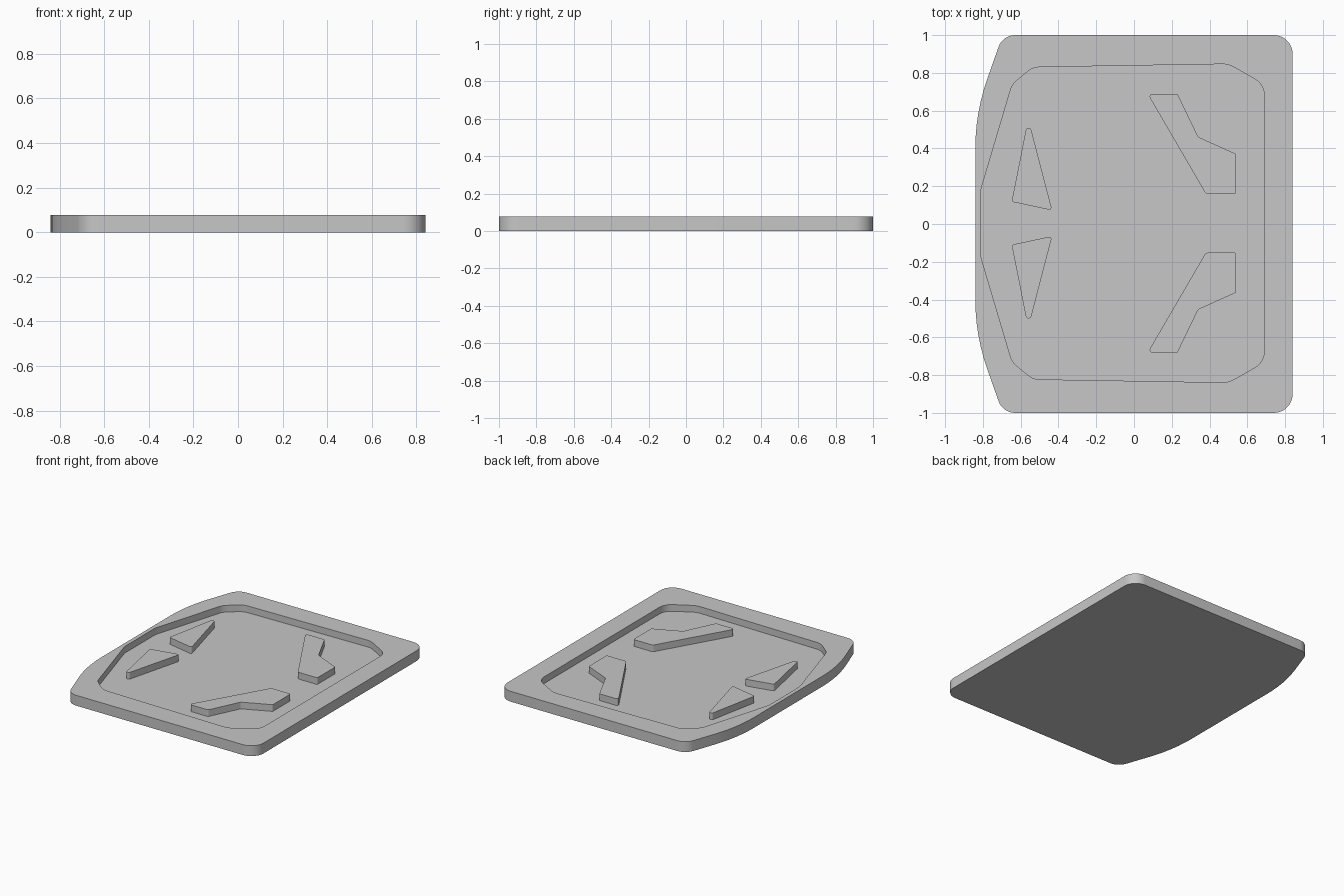
import bpy
import bmesh
import math
from mathutils import Vector

if "Cube" in bpy.data.objects:
    bpy.data.objects.remove(bpy.data.objects["Cube"], do_unlink=True)

THICK = 0.077
FLOOR = 0.027
AXIS = 0.004   # mirror line of the pocket and the raised pads

grey = bpy.data.materials.new("plain_grey")
grey.use_nodes = True
colour = (0.57, 0.57, 0.57, 1)
grey.diffuse_color = colour
grey.node_tree.nodes["Principled BSDF"].inputs["Base Color"].default_value = colour


def rounded(corners):
    """Round every (x, y, radius) corner of a closed outline."""
    out = []
    for i, (x, y, r) in enumerate(corners):
        p = Vector((x, y))
        a = (Vector(corners[i - 1][:2]) - p).normalized()
        b = (Vector(corners[(i + 1) % len(corners)][:2]) - p).normalized()
        half = a.angle(b) / 2
        centre = p + (a + b).normalized() * (r / math.sin(half))
        start = p + a * (r / math.tan(half)) - centre
        end = p + b * (r / math.tan(half)) - centre
        sweep = start.angle(end)
        steps = max(2, math.ceil(sweep / math.radians(9)), 6 if r > 1 else 2)
        for k in range(steps + 1):
            t = k / steps
            v = (start * math.sin((1 - t) * sweep) + end * math.sin(t * sweep)) / math.sin(sweep)
            out.append(centre + v)
    return out


def mirrored(half, axis=0.0):
    """Close a half outline by reflecting it in y."""
    return [(x, axis + y, r) for x, y, r in half] + [(x, axis - y, r) for x, y, r in reversed(half)]


def prism(name, corners, z0, z1):
    bm = bmesh.new()
    base = bm.faces.new([bm.verts.new((p.x, p.y, z0)) for p in rounded(corners)])
    top = bmesh.ops.extrude_face_region(bm, geom=[base])["geom"]
    bmesh.ops.translate(bm, vec=(0, 0, z1 - z0),
                        verts=[g for g in top if isinstance(g, bmesh.types.BMVert)])
    bmesh.ops.recalc_face_normals(bm, faces=bm.faces)
    mesh = bpy.data.meshes.new(name)
    bm.to_mesh(mesh)
    bm.free()
    mesh.materials.append(grey)
    obj = bpy.data.objects.new(name, mesh)
    bpy.context.collection.objects.link(obj)
    return obj


def smooth(obj):
    bpy.ops.object.select_all(action='DESELECT')
    obj.select_set(True)
    bpy.context.view_layer.objects.active = obj
    bpy.ops.object.shade_smooth_by_angle(angle=math.radians(30))


# Plate with a bowed left edge
plate = prism("plate", mirrored([(-0.84, 0.59, 1.1), (-0.695, 1.0, 0.093), (0.84, 1.0, 0.1)]), 0, THICK)

# Sunken pocket
pocket = prism("pocket_cutter", mirrored([
    (-0.81, 0.18, 0.1), (-0.645, 0.735, 0.1), (-0.535, 0.826, 0.1),
    (0.5, 0.843, 0.12), (0.69, 0.735, 0.1)], AXIS), FLOOR, THICK + 0.1)
cut = plate.modifiers.new("pocket", 'BOOLEAN')
cut.operation = 'DIFFERENCE'
cut.solver = 'EXACT'
cut.object = pocket
bpy.ops.object.select_all(action='DESELECT')
plate.select_set(True)
bpy.context.view_layer.objects.active = plate
bpy.ops.object.modifier_apply(modifier=cut.name)
bpy.data.objects.remove(pocket, do_unlink=True)
smooth(plate)

# Raised pads, flush with the rim
wedge = [(-0.56, 0.556, 0.015), (-0.648, 0.114, 0.012), (-0.433, 0.068, 0.012)]
elbow = [(0.072, 0.685, 0.015), (0.23, 0.685, 0.012), (0.34, 0.457, 0.02),
         (0.54, 0.367, 0.012), (0.54, 0.156, 0.008), (0.38, 0.156, 0.02)]
for side, sign in (("back", 1), ("front", -1)):
    for kind, shape in (("wedge_pad", wedge), ("elbow_pad", elbow)):
        smooth(prism(f"{side}_{kind}", [(x, AXIS + sign * y, r) for x, y, r in shape], FLOOR, THICK))
